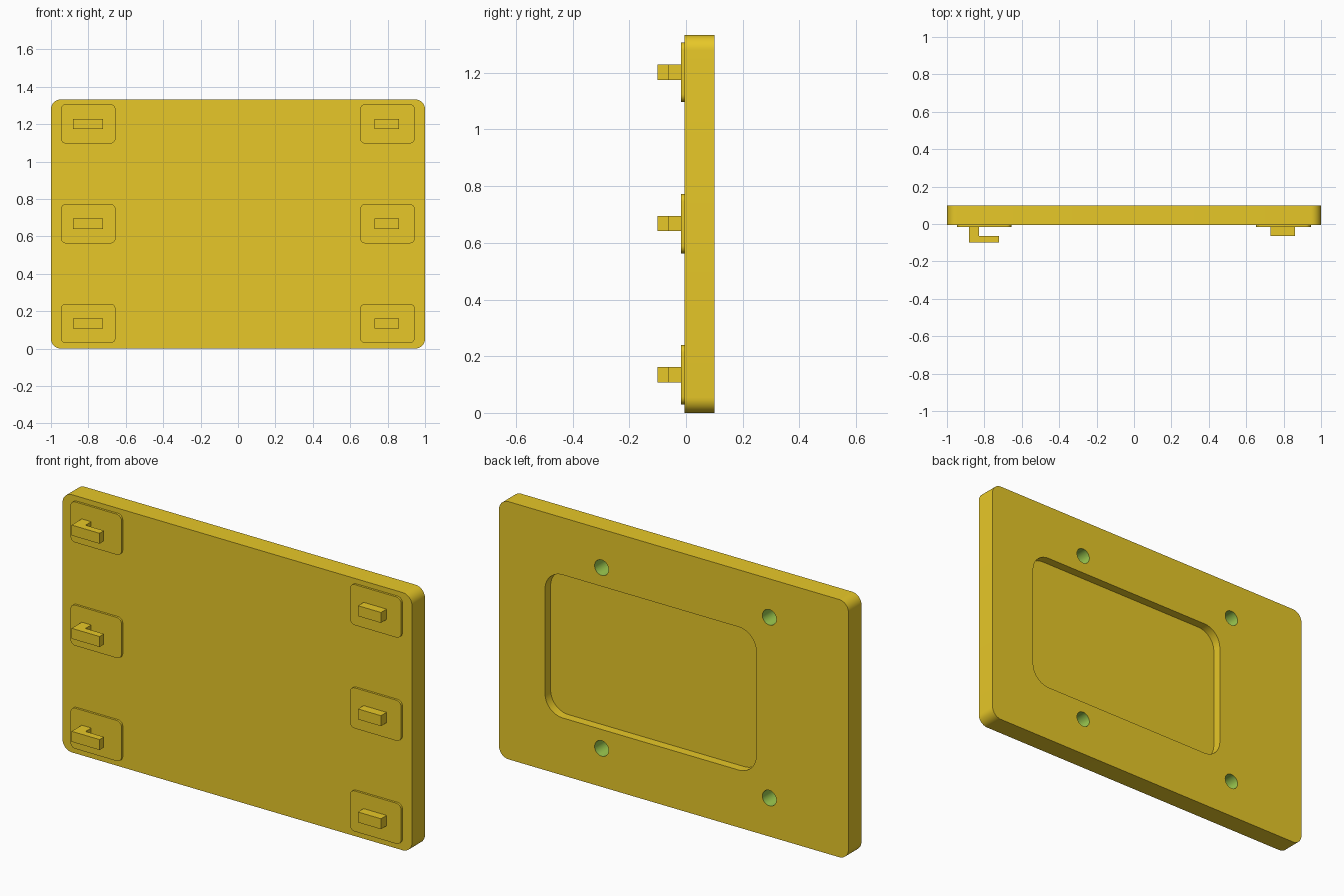
import bpy, bmesh, math
from mathutils import Vector

if "Cube" in bpy.data.objects:
    bpy.data.objects.remove(bpy.data.objects["Cube"])


def material(name, rgb):
    m = bpy.data.materials.new(name)
    m.diffuse_color = (*rgb, 1)
    m.use_nodes = True
    m.node_tree.nodes["Principled BSDF"].inputs["Base Color"].default_value = m.diffuse_color
    return m


YELLOW = material("yellow plastic", (0.947, 0.680, 0.025))
GREEN = material("green bore", (0.337, 0.597, 0.082))


def prism(name, points, direction, index=0):
    """Closed 3D outline extruded along a direction."""
    bm = bmesh.new()
    face = bm.faces.new([bm.verts.new(p) for p in points])
    ext = bmesh.ops.extrude_face_region(bm, geom=[face])
    verts = [g for g in ext["geom"] if isinstance(g, bmesh.types.BMVert)]
    bmesh.ops.translate(bm, verts=verts, vec=Vector(direction))
    bmesh.ops.recalc_face_normals(bm, faces=bm.faces)
    for f in bm.faces:
        f.material_index = index
    me = bpy.data.meshes.new(name)
    bm.to_mesh(me)
    bm.free()
    me.materials.append(YELLOW)
    me.materials.append(GREEN)
    ob = bpy.data.objects.new(name, me)
    bpy.context.collection.objects.link(ob)
    return ob


def slab(name, x0, x1, z0, z1, y0, y1, r=0.0, segs=10, index=0):
    """Rounded rectangle in the xz plane, thick along y."""
    if r == 0:
        pts = [(x0, y0, z0), (x1, y0, z0), (x1, y0, z1), (x0, y0, z1)]
    else:
        pts = []
        corners = [(x1 - r, z1 - r), (x0 + r, z1 - r), (x0 + r, z0 + r), (x1 - r, z0 + r)]
        for k, (cx, cz) in enumerate(corners):
            for i in range(segs + 1):
                a = math.pi / 2 * (k + i / segs)
                pts.append((cx + r * math.cos(a), y0, cz + r * math.sin(a)))
    return prism(name, pts, (0, y1 - y0, 0), index)


def activate(ob):
    bpy.ops.object.select_all(action='DESELECT')
    ob.select_set(True)
    bpy.context.view_layer.objects.active = ob


def smooth(ob):
    activate(ob)
    bpy.ops.object.shade_smooth_by_angle(angle=math.radians(30))


def cut(target, cutter):
    mod = target.modifiers.new("cut", 'BOOLEAN')
    mod.operation = 'DIFFERENCE'
    mod.solver = 'EXACT'
    mod.object = cutter
    activate(target)
    bpy.ops.object.modifier_apply(modifier=mod.name)
    bpy.data.objects.remove(cutter)


H = 1.333          # plate height
FRONT, BACK = -0.006, 0.10
PAD = -0.017       # front of the pads

# Main plate with a shallow pocket in its back
plate = slab("plate", -1, 1, 0, H, FRONT, BACK, 0.054)
cut(plate, slab("pocket_cutter", -0.472, 0.737, 0.297, 1.037, BACK - 0.046, BACK + 0.05, 0.1))

# Four blind screw holes with green bores
for x in (-0.547, 0.413):
    for z in (0.199, H - 0.199):
        pts = [(x + 0.04 * math.cos(math.tau * i / 32), BACK - 0.09,
                z + 0.04 * math.sin(math.tau * i / 32)) for i in range(32)]
        cut(plate, prism("hole_cutter", pts, (0, 0.14, 0), 1))
smooth(plate)

# Three rows of pads: hooks on the left, catches on the right
for row, zc in enumerate((0.135, 0.668, 1.202), 1):
    for side, x0 in (("left", -0.947), ("right", 0.653)):
        smooth(slab(f"{side}_pad_{row}", x0, x0 + 0.292, zc - 0.105, zc + 0.105,
                    PAD, FRONT, 0.027, 6))
    z0 = zc - 0.027
    hook = [(-0.882, PAD), (-0.882, -0.1), (-0.722, -0.1), (-0.722, -0.064),
            (-0.828, -0.064), (-0.828, PAD)]
    prism(f"hook_{row}", [(x, y, z0) for x, y in hook], (0, 0, 0.054))
    slab(f"catch_{row}", 0.731, 0.862, z0, z0 + 0.054, -0.063, PAD)
